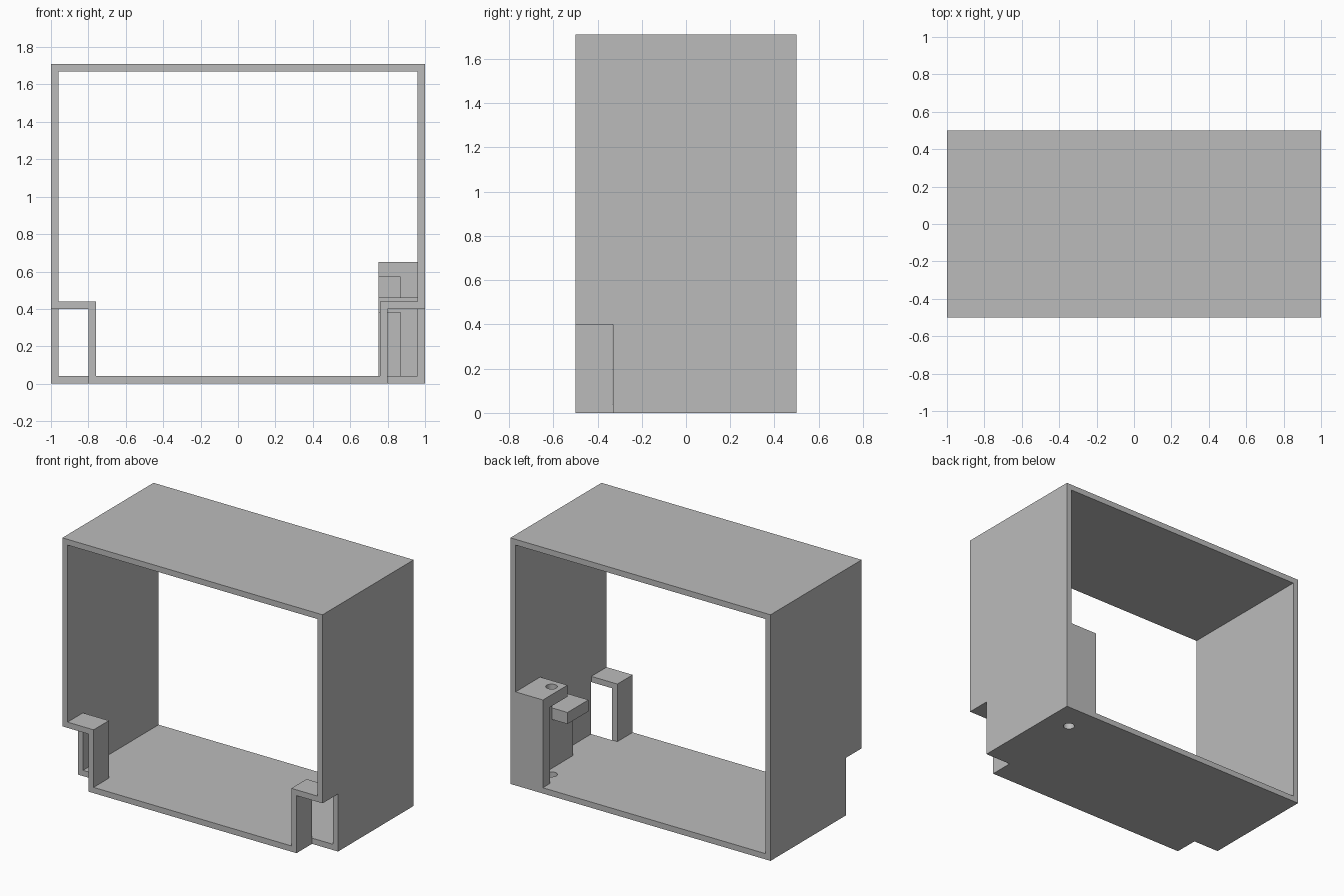
import bpy, bmesh

old = bpy.data.objects.get("Cube")
if old:
    bpy.data.objects.remove(old, do_unlink=True)

# Material
GREY = (0.5, 0.5, 0.5, 1.0)
grey = bpy.data.materials.new("plain grey")
grey.use_nodes = True
grey.diffuse_color = GREY
grey.node_tree.nodes["Principled BSDF"].inputs["Base Color"].default_value = GREY

WALL = 0.04
TOP = 1.71
NOTCH_X, NOTCH_Y, NOTCH_Z = 0.8, -0.33, 0.4


def add_object(name, bm):
    bmesh.ops.recalc_face_normals(bm, faces=bm.faces)
    mesh = bpy.data.meshes.new(name)
    bm.to_mesh(mesh)
    bm.free()
    obj = bpy.data.objects.new(name, mesh)
    bpy.context.collection.objects.link(obj)
    mesh.materials.append(grey)
    return obj


def prism(name, outline, y0, y1):
    """Extrude an (x, z) outline from y0 to y1."""
    bm = bmesh.new()
    face = bm.faces.new([bm.verts.new((x, y0, z)) for x, z in outline])
    ext = bmesh.ops.extrude_face_region(bm, geom=[face])
    moved = [v for v in ext["geom"] if isinstance(v, bmesh.types.BMVert)]
    bmesh.ops.translate(bm, verts=moved, vec=(0, y1 - y0, 0))
    return add_object(name, bm)


def box(name, x0, x1, y0, y1, z0, z1):
    return prism(name, [(x0, z0), (x1, z0), (x1, z1), (x0, z1)], y0, y1)


def screw_hole(x, y, radius):
    bm = bmesh.new()
    bmesh.ops.create_cone(bm, cap_ends=True, segments=32,
                          radius1=radius, radius2=radius, depth=2)
    bmesh.ops.translate(bm, verts=bm.verts, vec=(x, y, 0))
    return add_object("hole_cutter", bm)


def cut(obj, cutter):
    """Subtract the cutter and remove it."""
    cutter.hide_render = True
    mod = obj.modifiers.new("cut", 'BOOLEAN')
    mod.operation = 'DIFFERENCE'
    mod.solver = 'EXACT'
    mod.object = cutter
    graph = bpy.context.evaluated_depsgraph_get()
    result = bpy.data.meshes.new_from_object(obj.evaluated_get(graph))
    obj.modifiers.clear()
    obj.data = result
    bpy.data.objects.remove(cutter, do_unlink=True)


# Frame: open-ended box with two notched lower front corners
frame = box("frame", -1, 1, -0.5, 0.5, 0, TOP)
for side in (-1, 1):
    x0, x1 = sorted((side * NOTCH_X, side * 1.2))
    cut(frame, box("notch_cutter", x0, x1, -0.7, NOTCH_Y, -0.2, NOTCH_Z))

inner, step = 1 - WALL, NOTCH_X - WALL
half = [(step, WALL), (step, NOTCH_Z + WALL), (inner, NOTCH_Z + WALL), (inner, TOP - WALL)]
outline = half + [(-x, z) for x, z in reversed(half)]
cut(frame, prism("front_opening_cutter", outline, -0.7, 0))
cut(frame, box("back_opening_cutter", -inner, inner, NOTCH_Y - 0.002, 0.7, WALL, TOP - WALL))

# Corner bracket: back plate, pocket, low shelf and top cap
bracket = box("corner_bracket", 0.75, inner, 0, 0.5, WALL, 0.65)
cut(bracket, box("step_cutter", 0.6, 1.2, -0.2, 0.23, 0.46, 0.8))
cut(bracket, box("lower_cutter", 0.6, 0.87, -0.2, 0.42, -0.2, 0.38))
cut(bracket, box("pocket_cutter", 0.6, 0.87, 0.23, 0.42, 0.3, 0.57))

# Screw hole through the cap and the floor
for part in (frame, bracket):
    cut(part, screw_hole(0.82, 0.305, 0.037))
    bpy.ops.object.select_all(action='DESELECT')
    part.select_set(True)
    bpy.context.view_layer.objects.active = part
    bpy.ops.object.shade_smooth_by_angle()
